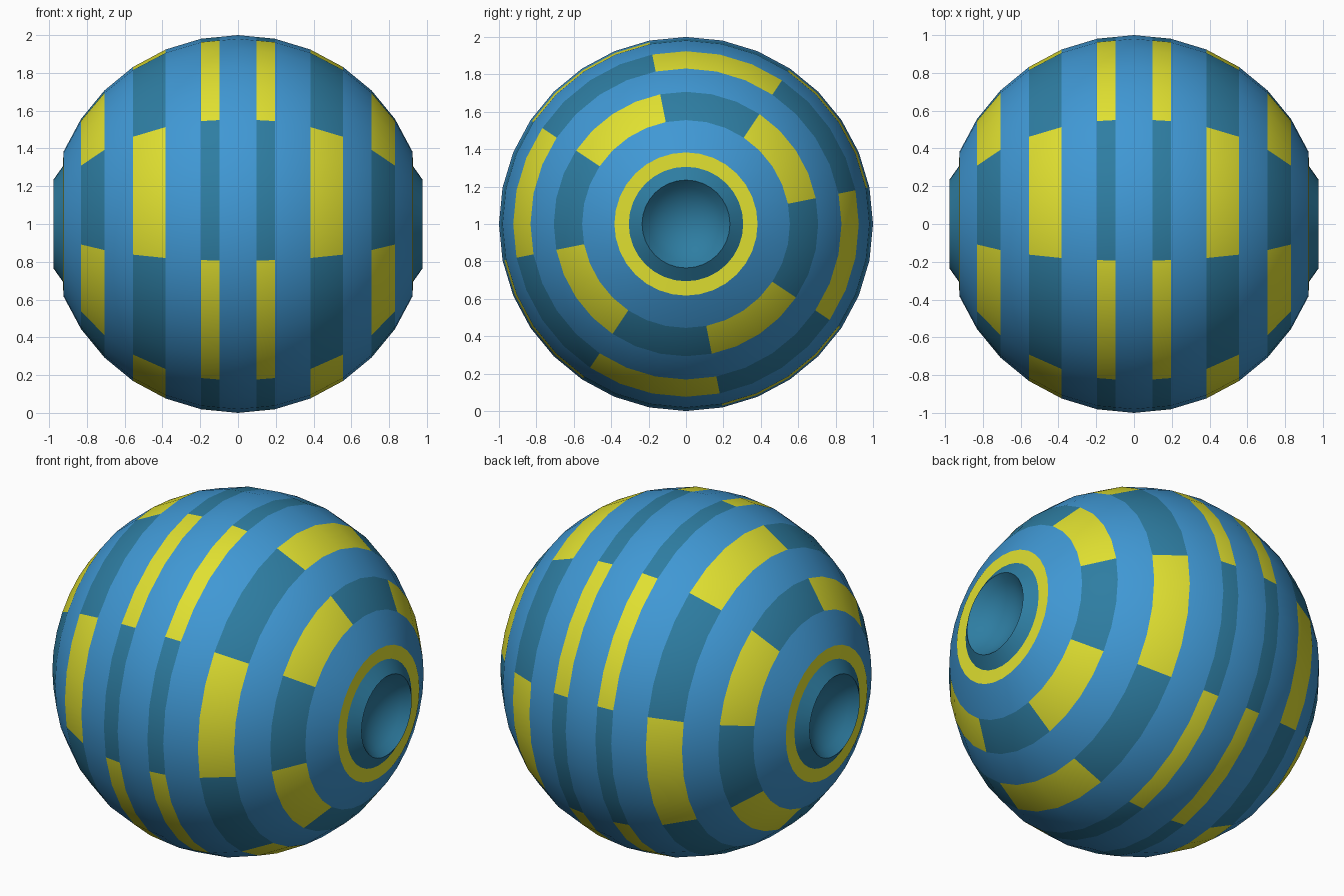
import bpy, bmesh, math

if "Cube" in bpy.data.objects:
    bpy.data.objects.remove(bpy.data.objects["Cube"])

SEG = 32                      # sides around the x axis
STEP = math.radians(11.25)    # ring spacing along the ball


def material(name, rgb):
    m = bpy.data.materials.new(name)
    m.diffuse_color = (*rgb, 1)
    m.use_nodes = True
    m.node_tree.nodes["Principled BSDF"].inputs["Base Color"].default_value = m.diffuse_color
    return m


MATS = [material("blue", (0.051, 0.314, 0.66)),
        material("teal", (0.027, 0.205, 0.36)),
        material("yellow", (0.745, 0.745, 0.03))]
BLUE, TEAL, YELLOW = 0, 1, 2


def revolve(name, profile, colour):
    """Spin (x, radius) points about the x axis; colour(x, segment) gives the slot."""
    bm = bmesh.new()
    rings = []
    for x, r in profile:
        if r < 1e-5:
            rings.append([bm.verts.new((x, 0, 1))] * SEG)
        else:
            rings.append([bm.verts.new((x, r * math.cos(math.tau * i / SEG),
                                        1 + r * math.sin(math.tau * i / SEG)))
                          for i in range(SEG)])
    for j in range(len(rings) - 1):
        a, b = rings[j], rings[j + 1]
        mid = (profile[j][0] + profile[j + 1][0]) / 2
        for i in range(SEG):
            k = (i + 1) % SEG
            corners = list(dict.fromkeys((a[i], a[k], b[k], b[i])))
            bm.faces.new(corners).material_index = colour(mid, i)
    mesh = bpy.data.meshes.new(name)
    bm.to_mesh(mesh)
    bm.free()
    for m in MATS:
        mesh.materials.append(m)
    ob = bpy.data.objects.new(name, mesh)
    bpy.context.collection.objects.link(ob)
    bpy.ops.object.select_all(action='DESELECT')
    ob.select_set(True)
    bpy.context.view_layer.objects.active = ob
    bpy.ops.object.shade_smooth_by_angle(angle=math.radians(25))
    return ob


# Striped ball, with an extra loop beside the equator for the narrow bands
half = [(math.sin(k * STEP), math.cos(k * STEP)) for k in range(1, 7)]
half.insert(0, (half[0][0] / 2, (1 + half[0][1]) / 2))
ball = [(-x, r) for x, r in reversed(half)] + [(0, 1)] + half


def ball_colour(x, i):
    x = abs(x)
    if 0.1 < x < 0.19 or 0.71 < x < 0.83:      # narrow and outer bands
        return YELLOW if (i - 1) % 8 < 4 else TEAL
    if 0.39 < x < 0.55:                        # middle band, offset patches
        return YELLOW if (i - 1) % 8 >= 4 else TEAL
    return BLUE


revolve("striped_ball", ball, ball_colour)

# End parts: flat yellow ring, raised teal collar, concave dish
RIM_X, RIM_R, DEPTH = 0.977, 0.235, 0.12
ring = [half[-1], (0.927, 0.306)]
collar = [(0.927, 0.306), (RIM_X, RIM_R)]
cap = (RIM_R ** 2 + DEPTH ** 2) / (2 * DEPTH)  # radius of the dish curve
dish = []
for n in range(7):
    r = RIM_R * (1 - n / 6)
    dish.append((RIM_X - DEPTH + cap - math.sqrt(cap * cap - r * r), r))

for side, s in (("right", 1), ("left", -1)):
    for part, prof, col in (("end_ring", ring, YELLOW),
                            ("end_collar", collar, TEAL),
                            ("end_dish", dish, TEAL)):
        pts = [(s * x, r) for x, r in prof][::s]
        revolve(f"{side}_{part}", pts, lambda x, i, c=col: c)
